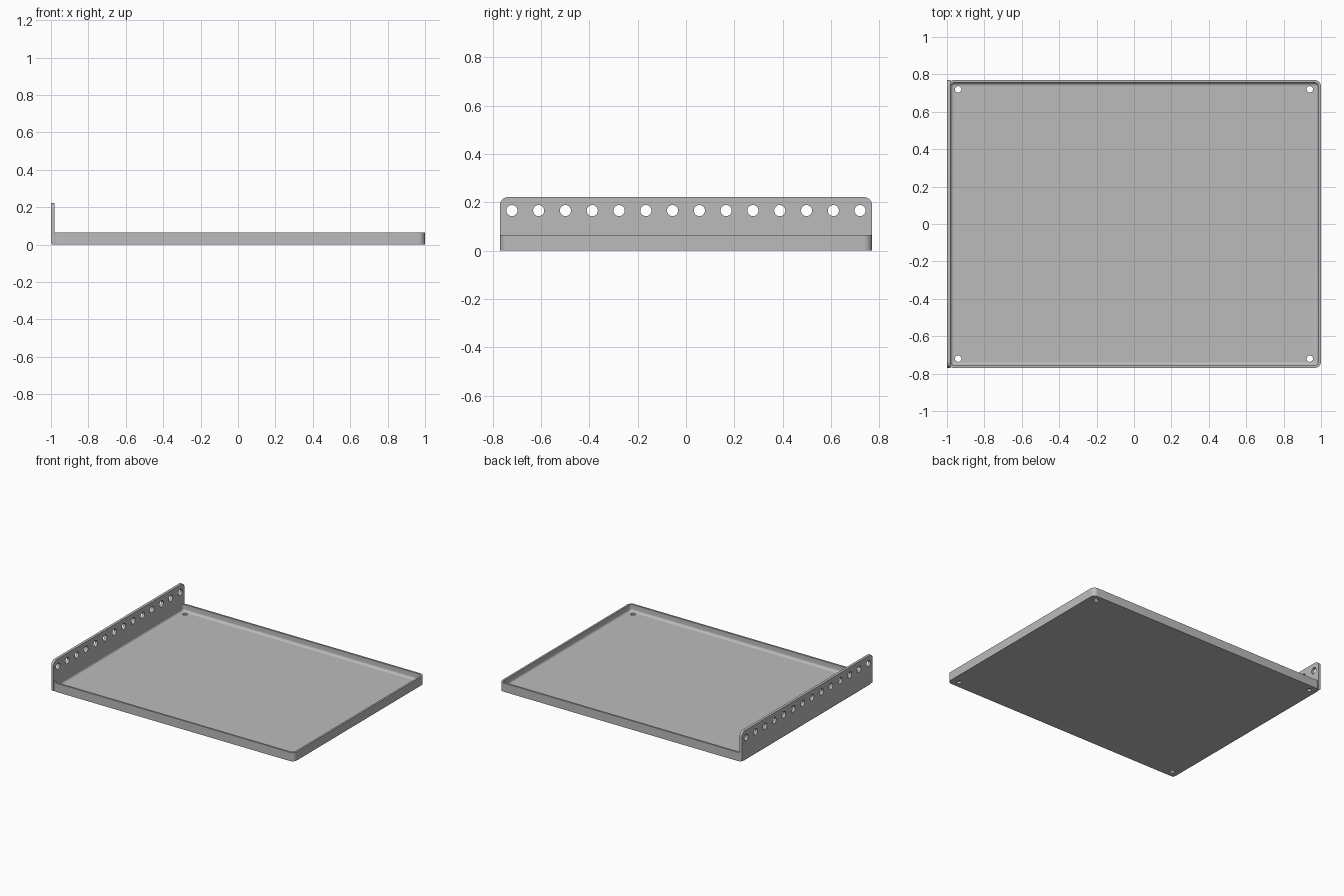
import bpy, bmesh, math
from mathutils import Matrix

cube = bpy.data.objects.get("Cube")
if cube:
    bpy.data.objects.remove(cube, do_unlink=True)

metal = bpy.data.materials.new("grey_metal")
metal.use_nodes = True
metal.diffuse_color = (0.5, 0.5, 0.5, 1)
metal.node_tree.nodes["Principled BSDF"].inputs["Base Color"].default_value = (0.5, 0.5, 0.5, 1)

HALF_Y = 0.77
WALL_TOP = 0.065
FLOOR = 0.015
SHEET = 0.02


def rounded_rect(x0, x1, y0, y1, radii, steps=8):
    """Counter-clockwise outline; radii start at the lower left corner."""
    points = []
    corners = [(x0, y0, 1, 1), (x1, y0, -1, 1), (x1, y1, -1, -1), (x0, y1, 1, -1)]
    for i, ((x, y, sx, sy), r) in enumerate(zip(corners, radii)):
        for k in range(steps + 1 if r else 1):
            a = math.pi + (i + k / steps) * math.pi / 2
            points.append((x + sx * r + r * math.cos(a), y + sy * r + r * math.sin(a)))
    return points


def make_object(name, bm):
    bmesh.ops.recalc_face_normals(bm, faces=bm.faces)
    mesh = bpy.data.meshes.new(name)
    bm.to_mesh(mesh)
    bm.free()
    obj = bpy.data.objects.new(name, mesh)
    bpy.context.collection.objects.link(obj)
    mesh.materials.append(metal)
    return obj


def loft(name, rings):
    """Skin a stack of matching outlines and cap both ends."""
    bm = bmesh.new()
    loops = [[bm.verts.new(p) for p in ring] for ring in rings]
    for a, b in zip(loops, loops[1:]):
        for i in range(len(a)):
            j = (i + 1) % len(a)
            bm.faces.new((a[i], a[j], b[j], b[i]))
    bm.faces.new(loops[0])
    bm.faces.new(loops[-1])
    return make_object(name, bm)


def drill(obj, centres, radius, axis):
    """Cut round holes along the given axis."""
    bm = bmesh.new()
    turn = Matrix.Rotation(math.pi / 2, 4, "Y") if axis == "X" else Matrix()
    for c in centres:
        bmesh.ops.create_cone(bm, cap_ends=True, segments=32, radius1=radius, radius2=radius,
                              depth=0.1, matrix=Matrix.Translation(c) @ turn)
    cutter = make_object(obj.name + "_cutter", bm)
    cutter.hide_render = True
    mod = obj.modifiers.new("holes", "BOOLEAN")
    mod.object = cutter
    mod.solver = "EXACT"
    bpy.context.view_layer.objects.active = obj
    bpy.ops.object.modifier_apply(modifier=mod.name)
    bpy.data.objects.remove(cutter, do_unlink=True)


def smooth(obj):
    bpy.ops.object.select_all(action="DESELECT")
    obj.select_set(True)
    bpy.context.view_layer.objects.active = obj
    bpy.ops.object.shade_smooth_by_angle(angle=math.radians(35))


# Tray: outer wall, lip, inner wall, rounded inside bend, floor
def tray_ring(inset, z):
    r = max(0.035 - inset, 0.004)
    outline = rounded_rect(-0.995 + inset, 1 - inset, -HALF_Y + inset, HALF_Y - inset, [r] * 4)
    return [(x, y, z) for x, y in outline]


wall, bend = 0.014, 0.018
rings = [tray_ring(0, 0), tray_ring(0, WALL_TOP)]
for k in range(7):
    a = k / 6 * math.pi / 2
    if k == 0:
        rings.append(tray_ring(wall, WALL_TOP))
    rings.append(tray_ring(wall + bend * (1 - math.cos(a)), FLOOR + bend * (1 - math.sin(a))))
tray = loft("tray", rings)
drill(tray, [(x, y, 0) for x in (-0.94, 0.94) for y in (-0.72, 0.72)], 0.017, "Z")
smooth(tray)

# Tall mounting flange with rounded upper corners and a row of holes
outline = rounded_rect(-HALF_Y, HALF_Y, 0, 0.222, [0, 0, 0.035, 0.035])
flange = loft("mounting_flange", [[(x, y, z) for y, z in outline] for x in (-1, -1 + SHEET)])

# Round the outer bottom edge where the sheet is bent
bm = bmesh.new()
bm.from_mesh(flange.data)
edge = [e for e in bm.edges if all(v.co.z < 0.001 and v.co.x < -0.999 for v in e.verts)]
bmesh.ops.bevel(bm, geom=edge, offset=0.015, segments=4, profile=0.5, affect="EDGES")
bm.to_mesh(flange.data)
bm.free()
holes = [(-0.99, -0.72 + 1.44 * i / 13, 0.166) for i in range(14)]
drill(flange, holes, 0.023, "X")
smooth(flange)
